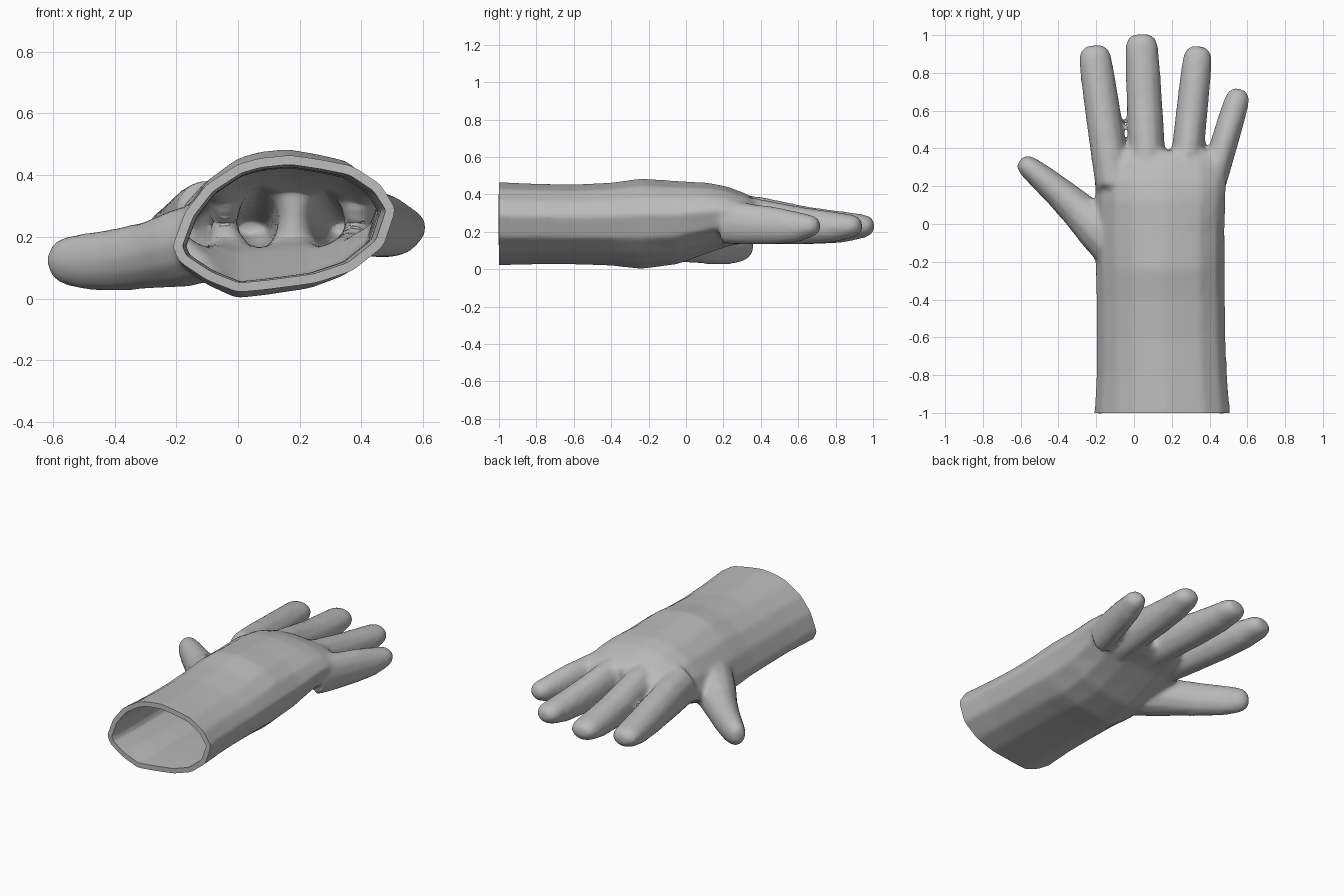
import bpy, bmesh, math
from mathutils import Vector

if "Cube" in bpy.data.objects:
    bpy.data.objects.remove(bpy.data.objects["Cube"])

fabric = bpy.data.materials.new("grey_rubber")
fabric.diffuse_color = (0.5, 0.5, 0.5, 1)
fabric.use_nodes = True
fabric.node_tree.nodes["Principled BSDF"].inputs["Base Color"].default_value = fabric.diffuse_color
bm = bmesh.new()


def loft(rings):
    """Closed tube through a list of point rings."""
    loops = [[bm.verts.new(p) for p in r] for r in rings]
    for a, b in zip(loops, loops[1:]):
        n = len(a)
        for i in range(n):
            bm.faces.new((a[i], a[(i + 1) % n], b[(i + 1) % n], b[i]))
    bm.faces.new(loops[0][::-1])
    bm.faces.new(loops[-1])


# Cuff outline in x, z, scaled to fit every section of the sleeve and palm
outline = [(-.21, .17), (-.17, .28), (-.1, .37), (0, .435), (.07, .455), (.17, .465),
           (.27, .45), (.37, .43), (.46, .37), (.51, .29), (.47, .17), (.37, .09),
           (.25, .05), (.1, .03), (0, .02), (-.1, .06), (-.19, .12)]


def section(y, x0, x1, z0, z1):
    return [(x0 + (x + .21) / .72 * (x1 - x0), y, z0 + (z - .02) / .445 * (z1 - z0))
            for x, z in outline]


# Sleeve and palm: y, left, right, bottom, top
loft([section(*s) for s in [
    (-1.06, -.215, .515, .02, .465), (-1, -.212, .512, .02, .465), (-.8, -.2, .495, .025, .457),
    (-.6, -.2, .488, .025, .453), (-.4, -.2, .485, .018, .463), (-.24, -.205, .482, .0, .485),
    (-.05, -.21, .482, .025, .472), (.12, -.21, .488, .085, .462), (.22, -.21, .492, .12, .442),
    (.32, -.2, .48, .14, .405), (.39, -.17, .45, .165, .36)]])


def finger(stations):
    """Tube along stations of (x, y, z, half width, half height) with a rounded tip."""
    pts = [Vector(s[:3]) for s in stations]
    rings = []

    def ring(c, d, w, h):
        side = Vector((d.y, -d.x, 0)).normalized()
        up = side.cross(d).normalized()
        rings.append([c + side * w * math.cos(t) + up * h * math.sin(t)
                      for t in (math.tau * i / 12 for i in range(12))])

    for i, s in enumerate(stations):
        d = (pts[min(i + 1, len(pts) - 1)] - pts[max(i - 1, 0)]).normalized()
        ring(pts[i], d, s[3], s[4])
    w, h = stations[-1][3:]
    ring(pts[-1] + d * .035, d, w * .86, h * .82)
    ring(pts[-1] + d * .06, d, w * .5, h * .45)
    loft(rings)


# Fingers: base x, tip x, tip y, half width, base top height
for bx, tx, ty, w, top in [(-.108, -.207, .945, .096, .385), (.078, .04, 1.005, .097, .405),
                           (.265, .336, .94, .086, .395), (.41, .545, .715, .074, .37)]:
    y0, y1 = .2, ty - .06
    stations = []
    for t, lo, hi, k in [(0, .135, top, 1), (.25, .13, top - .015, 1), (.6, .13, .335, .98),
                         (.85, .14, .31, .95), (1, .165, .295, .9)]:
        stations.append((bx + (tx - bx) * t, y0 + (y1 - y0) * t, (lo + hi) / 2,
                         w * k, (hi - lo) / 2))
    finger(stations)

# Thumb
finger([(-.07, -.16, .19, .12, .13), (-.18, -.03, .165, .125, .13), (-.29, .07, .14, .1, .11),
        (-.40, .17, .125, .083, .102), (-.50, .255, .12, .07, .092), (-.555, .3, .122, .06, .08)])

bmesh.ops.recalc_face_normals(bm, faces=bm.faces)
mesh = bpy.data.meshes.new("glove")
bm.to_mesh(mesh)
bm.free()
glove = bpy.data.objects.new("glove", mesh)
bpy.context.collection.objects.link(glove)
bpy.context.view_layer.objects.active = glove
glove.select_set(True)

# Fuse the parts into one smooth skin
fuse = glove.modifiers.new("fuse", 'REMESH')
fuse.mode = 'VOXEL'
fuse.voxel_size = .014
soften = glove.modifiers.new("soften", 'SMOOTH')
soften.factor = .5
soften.iterations = 8
for m in ("fuse", "soften"):
    bpy.ops.object.modifier_apply(modifier=m)

# Cut the cuff open and give the skin its thickness
bm = bmesh.new()
bm.from_mesh(glove.data)
bmesh.ops.bisect_plane(bm, geom=bm.verts[:] + bm.edges[:] + bm.faces[:],
                       plane_co=(0, -1, 0), plane_no=(0, -1, 0), clear_outer=True)
bm.to_mesh(glove.data)
bm.free()
wall = glove.modifiers.new("wall", 'SOLIDIFY')
wall.thickness = .03
wall.offset = -1
bpy.ops.object.modifier_apply(modifier="wall")

glove.data.materials.clear()
glove.data.materials.append(fabric)
bpy.ops.object.shade_smooth_by_angle(angle=math.radians(45))
